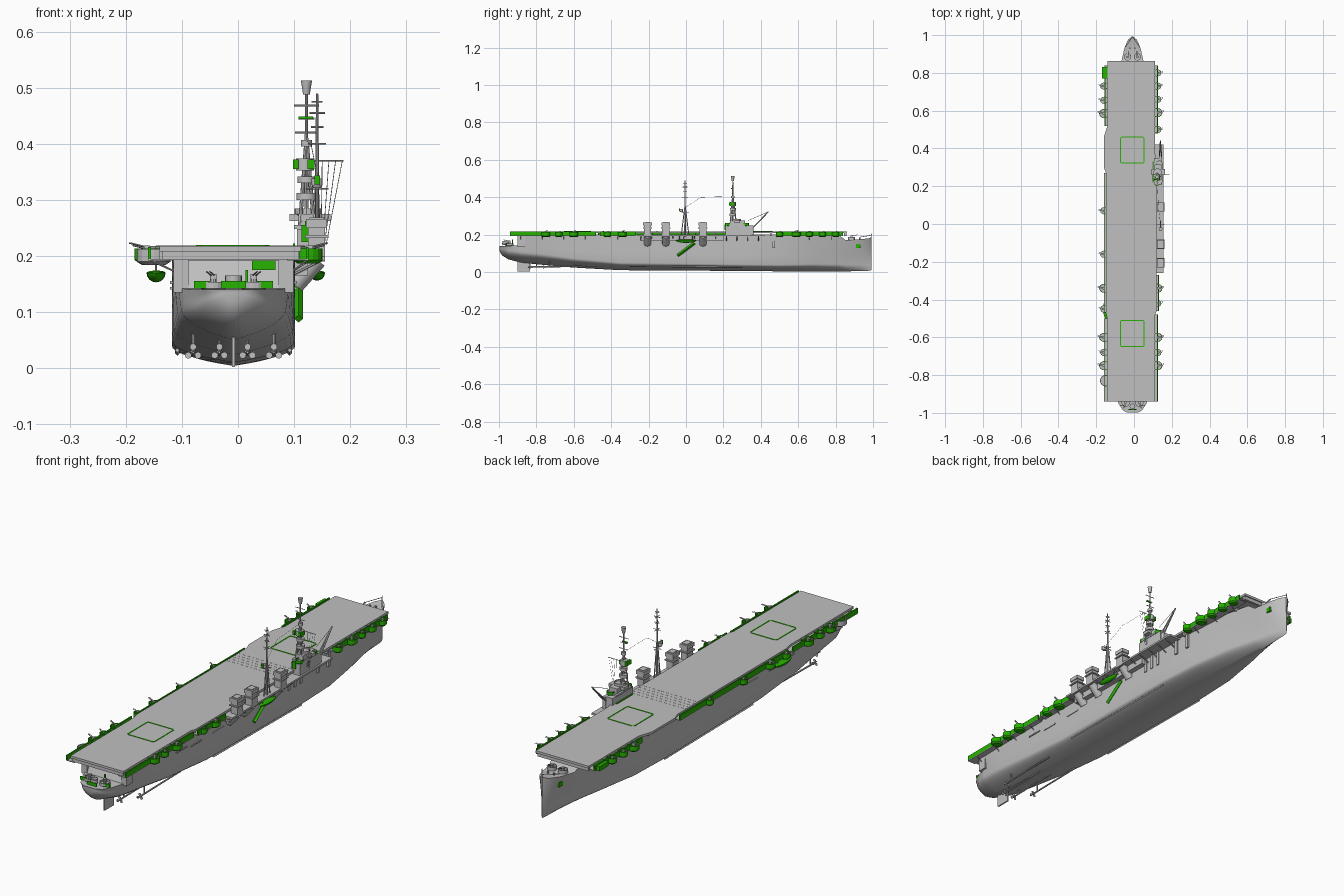
import bpy, bmesh, math
from mathutils import Vector

cube = bpy.data.objects.get("Cube")
if cube:
    bpy.data.objects.remove(cube)


def material(name, rgb):
    m = bpy.data.materials.new(name)
    m.use_nodes = True
    m.diffuse_color = (*rgb, 1)
    m.node_tree.nodes["Principled BSDF"].inputs["Base Color"].default_value = (*rgb, 1)
    return m


GREY = material("ship grey", (0.53, 0.53, 0.53))
GREEN = material("bright green", (0.02, 0.45, 0.0))
CX = -0.008


def make(name, bm, mat, smooth=False):
    bmesh.ops.recalc_face_normals(bm, faces=bm.faces)
    me = bpy.data.meshes.new(name)
    bm.to_mesh(me)
    bm.free()
    me.materials.append(mat)
    ob = bpy.data.objects.new(name, me)
    bpy.context.collection.objects.link(ob)
    if smooth:
        bpy.context.view_layer.objects.active = ob
        ob.select_set(True)
        bpy.ops.object.shade_smooth_by_angle(angle=math.radians(40))
        ob.select_set(False)
    return ob


def box(name, x, y, z, mat=GREY):
    """Box from (min, max) pairs."""
    bm = bmesh.new()
    bmesh.ops.create_cube(bm, size=1)
    for v in bm.verts:
        v.co = Vector([(a + b) / 2 + c * (b - a) for (a, b), c in zip((x, y, z), v.co)])
    return make(name, bm, mat)


def rod(name, a, b, r, mat=GREY, r2=None, sides=8):
    """Cylinder or cone between two points."""
    a, b = Vector(a), Vector(b)
    bm = bmesh.new()
    bmesh.ops.create_cone(bm, cap_ends=True, segments=sides, radius1=r,
                          radius2=r if r2 is None else r2, depth=(b - a).length)
    q = (b - a).to_track_quat('Z', 'Y')
    for v in bm.verts:
        v.co = (a + b) / 2 + q @ v.co
    return make(name, bm, mat, sides > 8)


def prism(name, pts, z0, z1, mat=GREY):
    """Plan outline extruded upwards."""
    bm = bmesh.new()
    f = bm.faces.new([bm.verts.new((x, y, z0)) for x, y in pts])
    up = bmesh.ops.extrude_face_region(bm, geom=[f])["geom"]
    bmesh.ops.translate(bm, vec=(0, 0, z1 - z0), verts=[v for v in up if isinstance(v, bmesh.types.BMVert)])
    return make(name, bm, mat)


def tub(name, x, y, z0, z1, r, mat=GREEN, sx=1.0):
    """Open gun tub turned from a small profile, with a grey floor."""
    bm = bmesh.new()
    prof = [(0.7, z0 - 0.006), (1, z0), (1, z1), (0.88, z1), (0.88, z0 + 0.004)]
    n = 16
    rings = [[bm.verts.new((x + sx * r * k * math.cos(t * math.tau / n),
                            y + r * k * math.sin(t * math.tau / n), z)) for t in range(n)]
             for k, z in prof]
    for a, b in zip(rings, rings[1:]):
        for i in range(n):
            bm.faces.new((a[i], a[i - 1], b[i - 1], b[i]))
    bm.faces.new(rings[0])
    bm.faces.new(rings[-1]).material_index = 1
    make(name, bm, mat).data.materials.append(GREY)


def gun(x, y, z, dx, dy, s=1.0):
    """Pedestal, breech and twin barrels."""
    rod("gun_pedestal", (x, y, z), (x, y, z + 0.013 * s), 0.005 * s)
    box("gun_breech", (x - .005 * s, x + .005 * s), (y - .005 * s, y + .005 * s), (z + .01 * s, z + .018 * s))
    for o in (-0.003, 0.003):
        p = Vector((x + o * dy, y + o * dx, z + 0.015 * s))
        rod("gun_barrel", p, p + Vector((dx, dy, 0.25)) * 0.028 * s, 0.0013 * s, sides=6)


# Hull: y, keel z, bilge height, lower half width, upper half width, top z
stations = [(-.998, .115, .02, .02, .03, .14), (-.985, .09, .04, .045, .052, .14),
            (-.95, .068, .05, .07, .074, .14), (-.9, .055, .06, .09, .092, .142),
            (-.88, .05, .06, .094, .106, .192), (-.78, .04, .06, .1, .109, .195),
            (-.6, .024, .05, .107, .11, .2), (-.35, .01, .04, .11, .11, .2),
            (.3, .006, .035, .11, .11, .2), (.5, .004, .035, .1, .107, .2),
            (.68, .004, .04, .072, .092, .2), (.82, .004, .04, .04, .068, .195),
            (.855, .004, .04, .033, .06, .17), (.93, .005, .04, .017, .043, .175),
            (.975, .007, .04, .006, .024, .18), (.992, .01, .04, .001, .004, .185)]
bm = bmesh.new()
rows = []
for y, zk, hb, wb, wt, zt in stations:
    half = []
    for i in range(9):
        a = i / 8 * math.pi / 2
        s, c = math.sin(a) ** 0.8, math.cos(a) ** 0.8
        half.append((wb * s, zk + hb * (0.45 * s + 0.55 * (1 - c))))
    for t in (.33, .66, 1):
        half.append((wb + (wt - wb) * t, zk + hb + (zt - zk - hb) * t))
    loop = [(-x, z) for x, z in reversed(half[1:])] + half
    rows.append([bm.verts.new((CX + x, y, z)) for x, z in loop])
for a, b in zip(rows, rows[1:]):
    for i in range(len(a)):
        bm.faces.new((a[i], a[i - 1], b[i - 1], b[i]))
bm.faces.new(rows[0])
bm.faces.new(rows[-1])
make("hull", bm, GREY, True)

# Flight deck, under-deck beams and elevator outlines
prism("flight_deck", [(-.14, -.94), (.112, -.94), (.112, -.48), (.12, -.46), (.12, .34), (.112, .37),
                      (.112, .862), (-.14, .862), (-.14, .52), (-.16, .46), (-.16, .3), (-.148, .27),
                      (-.148, -.47), (-.14, -.51)], .208, .218)
for y in (-.935, .845):
    box("deck_end_beam", (-.135, .108), (y, y + .012), (.193, .209))
for y in (-.87, -.75, -.6, -.45, -.3, -.15, 0, .15, .3, .45, .6, .75):
    box("deck_cross_beam", (-.14, .11), (y, y + .008), (.192, .209))
for y in (.13, .15, .17, .19, .21):
    box("deck_seam", (-.146, .119), (y, y + .002), (.2178, .2184))
for y0, y1 in ((.32, .462), (-.652, -.508)):
    x0, x1, w, c = -.075, .056, .005, .008
    for xs, ys in (((x0 + c, x1 - c), (y0, y0 + w)), ((x0 + c, x1 - c), (y1 - w, y1)),
                   ((x0, x0 + w), (y0 + c, y1 - c)), ((x1 - w, x1), (y0 + c, y1 - c))):
        box("elevator_outline", xs, ys, (.2175, .2195), GREEN)
    for x, sx in ((x0, 1), (x1, -1)):
        for y, sy in ((y0, 1), (y1, -1)):
            prism("elevator_corner", [(x, y + sy * c), (x + sx * c, y), (x + sx * c, y + sy * w),
                                      (x + sx * w, y + sy * c)], .2175, .2195, GREEN)

# Stern opening: side walls, shields and guns
for s in (-1, 1):
    box("stern_wall", sorted((CX + s * .08, CX + s * .107)), (-.9, -.86), (.135, .209))
    box("stern_shield", sorted((CX + s * .042, CX + s * .07)), (-.962, -.957), (.142, .155), GREEN)
    tub("stern_tub", CX + s * .036, -.945, .142, .154, .022, GREY)
    gun(CX + s * .036, -.945, .148, s * .3, -1, 1.1)
box("stern_centre_shield", (-.03, .014), (-.984, -.98), (.142, .155), GREEN)
box("stern_post", (.013, .018), (-.93, -.925), (.14, .175), GREEN)
box("stern_panel", (.025, .067), (-.89, -.884), (.175, .192), GREEN)
tub("stern_centre_tub", CX, -.965, .15, .165, .015, GREY)

# Bow fittings
for s in (-1, 1):
    tub("bow_tub", CX + s * .026, .885, .172, .188, .019, GREY)
    gun(CX + s * .026, .885, .175, 0, 1, 1.1)
    rod("bow_rail", (CX + s * .042, .93, .187), (CX, .992, .197), .0015, sides=6)
    box("anchor", sorted((CX + s * .03, CX + s * .043)), (.91, .932), (.13, .15), GREEN)
    rod("bollard", (CX + s * .014, .93, .17), (CX + s * .014, .93, .185), .004)
rod("jack_staff", (CX, .988, .18), (CX, .993, .205), .0015, sides=6)

# Deck-edge galleries: side, start, end, deck edge
for s, y0, y1, e in ((-1, -.94, -.5, .146), (-1, -.47, .27, .146), (-1, .52, .84, .142),
                     (1, -.94, -.48, .112), (1, -.46, -.27, .118), (1, .48, .84, .112)):
    box("gallery_floor", sorted((s * (e - .025), s * (e + .014))), (y0, y1), (.192, .195))
    box("gallery_screen", sorted((s * (e + .009), s * (e + .014))), (y0, y1), (.193, .216), GREEN)
    n = int((y1 - y0) / .1)
    for i in range(n):
        y = y0 + (i + .5) * (y1 - y0) / n
        rod("gallery_brace", (s * (e + .01), y, .192), (CX + s * .104, y, .172), .0015, sides=6)

# Gun tubs on both sides
for s, e, ys in ((-1, .158, (.73, .655, .585, .07, -.16, -.34, -.45, -.6, -.68, -.75)),
                 (1, .124, (.8, .73, .66, .59, .5, -.34, -.42, -.6, -.68, -.75))):
    for y in ys:
        big = y in (.585, .59, -.34, -.75, -.6)
        tub("gun_tub", s * e, y, .193, .213, .024 if big else .019, GREEN, 1.1)
        gun(s * (e + .004), y, .199, s, .25, 1.1 if big else .9)
box("forward_gallery_tub", (-.17, -.14), (.77, .83), (.192, .212), GREEN)
tub("aft_round_tub", -.15, -.83, .19, .212, .03, GREY)

# Hanging boats
for x, y, w in ((-.146, -.45, .017), (.141, .0, .014)):
    bm = bmesh.new()
    bmesh.ops.create_uvsphere(bm, u_segments=16, v_segments=8, radius=1)
    for v in bm.verts:
        v.co = (x + v.co.x * w, y + v.co.y * .055, .17 + v.co.z * (w if v.co.z < 0 else .004))
    make("boat", bm, GREEN, True)
    for o in (-.035, .035):
        rod("boat_davit", (x, y + o, .17), (x, y + o, .2), .002, sides=6)

# Starboard shelf, uptakes, gangway and side plating
box("side_shelf", (.09, .155), (-.26, .42), (.192, .2))
box("side_passage", (.1, .125), (-.24, .2), (.165, .193))
for i in range(12):
    y = -.24 + i * .057
    rod("shelf_brace", (.15, y, .193), (.1, y, .168), .0025, sides=6)
for y in (-.206, -.108, .09):
    rod("uptake_lower", (.1, y, .15), (.14, y, .195), .019, sides=12)
    box("uptake_trunk", (.125, .155), (y - .019, y + .019), (.19, .25))
    box("uptake_band", (.119, .161), (y - .025, y + .025), (.232, .237))
    box("uptake_cap", (.121, .159), (y - .023, y + .023), (.25, .266))
    box("uptake_mouth", (.127, .153), (y - .016, y + .016), (.264, .269))
rod("gangway", (.108, -.045, .088), (.108, .045, .155), .008, GREEN, sides=4)
for y in (.2, .24, .28, .4, .47):
    box("side_duct", (.098, .106), (y - .007, y + .007), (.13, .194))
for y, z in ((-.53, .15), (-.43, .14), (-.28, .14)):
    for s in (-1, 1):
        box("side_rail", sorted((CX + s * .105, CX + s * .113)), (y - .035, y + .035), (z, z + .005))

# Island: stacked bridge levels
box("island_base", (.105, .148), (.21, .35), (.2, .248))
box("bridge", (.1, .15), (.225, .325), (.248, .255))
box("bridge_house", (.108, .146), (.235, .315), (.255, .275))
tub("bridge_top", .125, .27, .275, .285, .024, GREY)
box("bridge_wing", (.092, .165), (.26, .29), (.262, .275))
for y in (.225, .32):
    tub("island_tub", .135, y, .25, .262, .016)
box("island_screen", (.098, .102), (.22, .33), (.205, .222), GREEN)
box("island_aft_screen", (.113, .13), (.205, .21), (.225, .255), GREEN)

# Main mast: tapered legs, platforms, yards and top antenna
M = (.122, .25)
for dx, dy in ((-.012, -.014), (.014, -.014), (0, .02)):
    rod("main_mast_leg", (M[0] + dx, M[1] + dy, .25), (M[0], M[1], .41), .0035)
rod("main_mast", (*M, .27), (*M, .5), .004, r2=.0025)
for z, r in ((.3, .018), (.33, .016), (.395, .01)):
    rod("mast_platform", (*M, z), (*M, z + .012), r, sides=12)
rod("mast_drum", (M[0] - .003, M[1], .352), (M[0] - .003, M[1], .374), .016, sides=12)
for x0, x1 in ((.098, .108), (.124, .136)):
    box("mast_screen", (x0, x1), (.231, .262), (.355, .372), GREEN)
rod("mast_antenna", (*M, .488), (*M, .513), .006, r2=.01, sides=12)
for z, w in ((.468, .022), (.445, .014), (.42, .02)):
    rod("main_yard", (M[0] - w, M[1], z), (M[0] + w, M[1], z), .0016, sides=6)
box("mast_marker", (.108, .134), (.24, .245), (.444, .449), GREEN)

# Second mast with crossbars
A = (.141, -.005)
rod("aft_mast", (*A, .19), (*A, .49), .005, r2=.002)
for s in (-1, 1):
    rod("aft_mast_leg", (A[0], A[1] + s * .02, .2), (*A, .36), .0025)
for z, w in ((.475, .01), (.455, .014), (.43, .011), (.4, .016), (.32, .02)):
    rod("aft_yard", (A[0], A[1] - w, z), (A[0], A[1] + w, z), .0016, sides=6)
    rod("aft_cross_yard", (A[0] - w, A[1], z), (A[0] + w, A[1], z), .0016, sides=6)
tub("aft_mast_tub", A[0], A[1] - .02, .327, .338, .01, GREY)
box("aft_mast_marker", (.136, .146), (-.038, -.034), (.327, .343), GREEN)

# Signal yard, halyards and aerial
rod("signal_yard", (.115, .26, .37), (.188, .26, .37), .0014, sides=6)
for i in range(4):
    rod("halyard", (.148 + i * .003, .26, .22), (.15 + i * .012, .26, .37), .0006, sides=4)
for a, b in (((*A, .345), (.13, .08, .4)), ((.13, .08, .4), (*M, .405))):
    rod("aerial", a, b, .0006, sides=4)

# Crane ahead of the island
rod("crane_post", (.14, .355, .195), (.14, .355, .25), .007, sides=12)
for o in (-.006, .006):
    rod("crane_jib", (.14 + o, .355, .235), (.14, .44, .322), .003)
rod("crane_stay", (.14, .33, .275), (.14, .44, .322), .001, sides=4)

# Rudder, shafts, propellers and bilge keels
box("rudder", (CX - .003, CX + .003), (-.9, -.835), (.002, .06))
for s in (-1, 1):
    for off, y in ((.025, -.83), (.072, -.76)):
        hub = Vector((CX + s * off, y, .028))
        rod("shaft", hub, hub + Vector((0, .28, .004)), .0035)
        rod("shaft_strut", hub + Vector((0, .03, 0)), hub + Vector((0, .03, .035)), .003)
        rod("propeller_hub", hub + Vector((0, .01, 0)), hub - Vector((0, .015, 0)), .006, r2=.002)
        for k in range(3):
            a = k * math.tau / 3 + math.pi / 2
            mid = hub + Vector((math.cos(a), 0, math.sin(a))) * .01
            rod("propeller_blade", mid - Vector((0, .001, 0)), mid + Vector((0, .001, 0)), .006, sides=10)
    rod("bilge_keel", (CX + s * .1, -.3, .032), (CX + s * .1, .3, .026), .004, sides=4)
